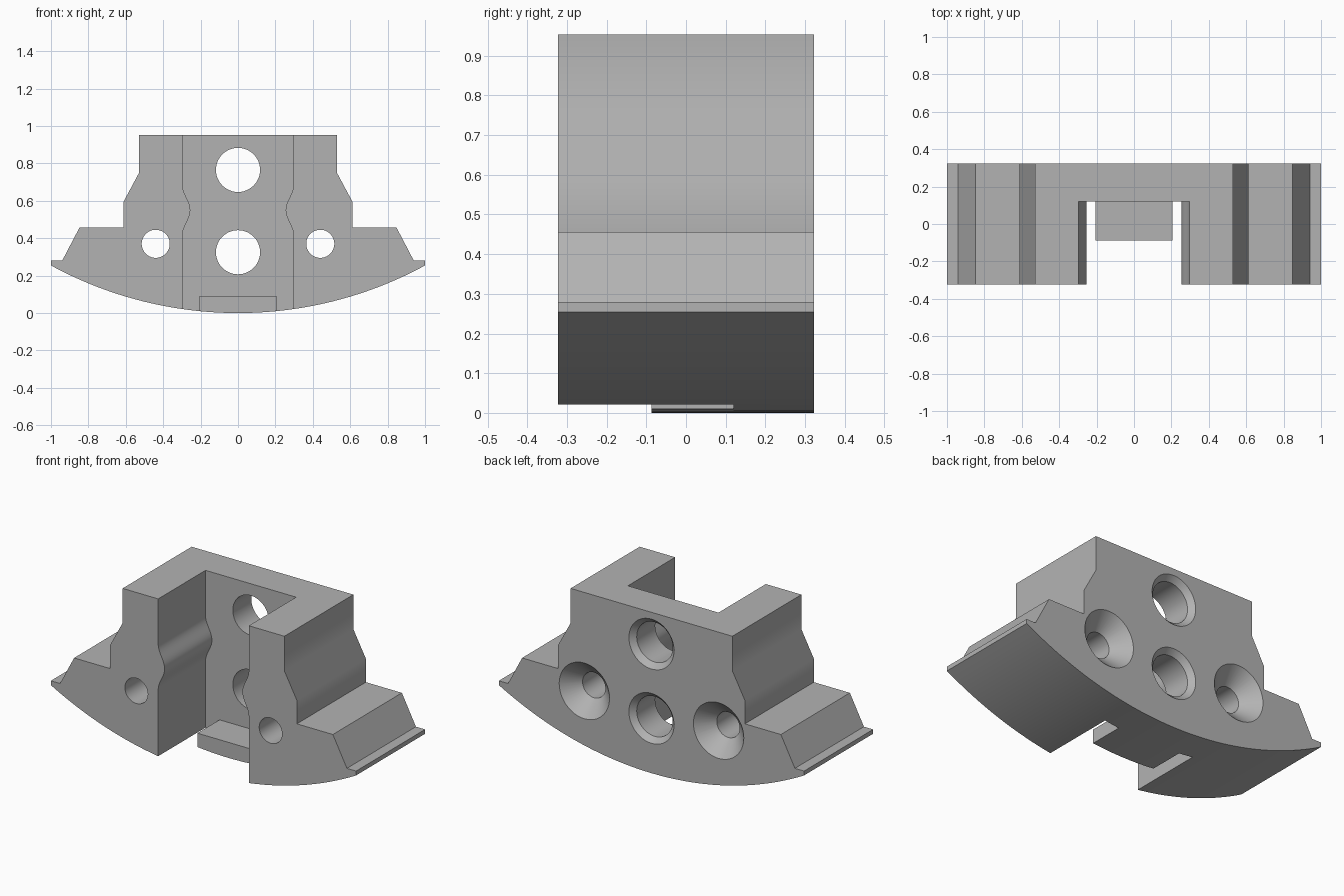
import bpy, bmesh
from math import cos, sin, pi, sqrt, radians

cube = bpy.data.objects.get("Cube")
if cube:
    bpy.data.objects.remove(cube, do_unlink=True)

grey = bpy.data.materials.new("plain grey")
grey.use_nodes = True
colour = (0.45, 0.45, 0.45, 1)
grey.diffuse_color = colour
grey.node_tree.nodes["Principled BSDF"].inputs["Base Color"].default_value = colour

HALF_DEPTH, WALL_Y = 0.323, 0.12
R = 2.095  # radius of the curved underside


def finish(name, bm):
    bmesh.ops.recalc_face_normals(bm, faces=bm.faces)
    mesh = bpy.data.meshes.new(name)
    bm.to_mesh(mesh)
    bm.free()
    mesh.materials.append(grey)
    obj = bpy.data.objects.new(name, mesh)
    bpy.context.collection.objects.link(obj)
    return obj


def loft(name, rings):
    """Closed solid through rings of (x, y, z) points."""
    bm = bmesh.new()
    loops = [[bm.verts.new(p) for p in ring] for ring in rings]
    n = len(loops[0])
    for a, b in zip(loops, loops[1:]):
        for i in range(n):
            j = (i + 1) % n
            bm.faces.new((a[i], a[j], b[j], b[i]))
    bm.faces.new(loops[0])
    bm.faces.new(loops[-1])
    return finish(name, bm)


def extrude(name, profile, y0, y1):
    return loft(name, [[(x, y, z) for x, z in profile] for y in (y0, y1)])


def mirrored(right):
    return right + [(-x, z) for x, z in reversed(right)]


def underside(width, steps):
    """Arc from the left end to the right end of the underside."""
    xs = [width * (2 * i / steps - 1) for i in range(steps + 1)]
    return [(x, R - sqrt(R * R - x * x)) for x in xs]


def hole(name, x, z, r, mouth):
    """Through hole with a 45 degree countersink at the back."""
    past = 0.02
    stations = [(-0.5, r), (HALF_DEPTH - (mouth - r), r),
                (HALF_DEPTH + past, mouth + past)]
    angles = [2 * pi * i / 48 for i in range(48)]
    return loft(name, [[(x + q * cos(a), y, z + q * sin(a)) for a in angles]
                       for y, q in stations])


def cut(obj, cutter):
    cutter.hide_render = True
    mod = obj.modifiers.new("cut", 'BOOLEAN')
    mod.operation, mod.solver, mod.object = 'DIFFERENCE', 'EXACT', cutter
    bpy.context.view_layer.objects.active = obj
    bpy.ops.object.modifier_apply(modifier=mod.name)
    bpy.data.objects.remove(cutter, do_unlink=True)


# Stepped body with curved underside
shoulder = [(1, 0.28), (0.94, 0.28), (0.848, 0.456), (0.612, 0.456),
            (0.612, 0.595), (0.53, 0.748), (0.53, 0.953)]
body = extrude("body", underside(1, 40) + mirrored(shoulder),
               -HALF_DEPTH, HALF_DEPTH)

# Front slot with a rounded rib on each side wall
rib = [(0.297 - 0.021 * (1 - cos(2 * pi * i / 20)), 0.415 + 0.27 * i / 20)
       for i in range(21)]
slot = extrude("slot_cutter", mirrored([(0.297, -0.2)] + rib + [(0.297, 1.2)]),
               -0.5, WALL_Y)
cut(body, slot)

# Countersunk holes
for x, z, r, mouth in ((0, 0.765, 0.118, 0.148), (0, 0.325, 0.118, 0.148),
                       (0.44, 0.37, 0.075, 0.165), (-0.44, 0.37, 0.075, 0.165)):
    cut(body, hole("hole_cutter", x, z, r, mouth))

# Tongue at the foot of the slot
tongue = extrude("tongue", underside(0.205, 10) + [(0.205, 0.092), (-0.205, 0.092)],
                 -0.087, WALL_Y)

# Smooth shading with sharp corners kept
bpy.ops.object.select_all(action='DESELECT')
for obj in (body, tongue):
    obj.select_set(True)
bpy.context.view_layer.objects.active = body
bpy.ops.object.shade_smooth_by_angle(angle=radians(30))
